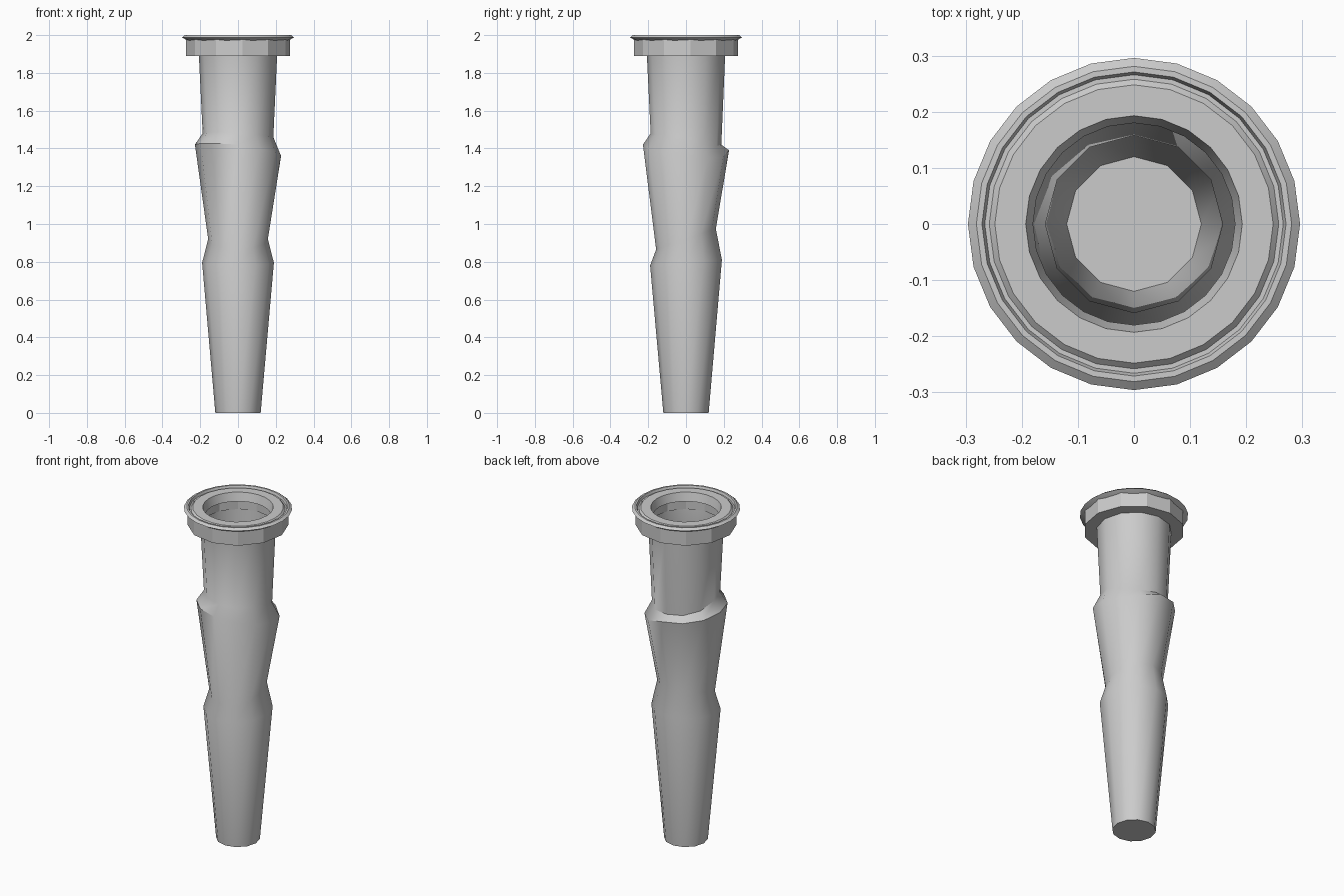
import bpy, bmesh
from math import sin, cos, pi, radians

if "Cube" in bpy.data.objects:
    bpy.data.objects.remove(bpy.data.objects["Cube"])


def lathe(name, sides, rings, turn=0.0, floor=False, closed=False, angle=30):
    """Skin rings of (radius, height); height may depend on the angle."""
    bm = bmesh.new()
    loops = []
    for r, z in rings:
        loop = []
        for i in range(sides):
            a = 2 * pi * i / sides + turn
            h = z(a) if callable(z) else z
            loop.append(bm.verts.new((r * cos(a), r * sin(a), h)))
        loops.append(loop)
    pairs = list(zip(loops, loops[1:]))
    if closed:
        pairs.append((loops[-1], loops[0]))
    for low, high in pairs:
        for i in range(sides):
            j = (i + 1) % sides
            bm.faces.new((low[i], low[j], high[j], high[i]))
    if floor:
        bm.faces.new(loops[0][::-1])
    bmesh.ops.recalc_face_normals(bm, faces=bm.faces)
    mesh = bpy.data.meshes.new(name)
    bm.to_mesh(mesh)
    bm.free()
    obj = bpy.data.objects.new(name, mesh)
    bpy.context.collection.objects.link(obj)
    bpy.ops.object.select_all(action='DESELECT')
    obj.select_set(True)
    bpy.context.view_layer.objects.active = obj
    bpy.ops.object.shade_smooth_by_angle(angle=radians(angle))
    return obj


def around(heights):
    """Height that varies around the axis, given at every 45 degrees."""
    def height(a):
        t = (a / (pi / 4)) % 8
        i = int(t)
        f = t - i
        return heights[i] * (1 - f) + heights[(i + 1) % 8] * f
    return height


# Uneven folds of the two overlapping sections
upper_neck = around([1.46, 1.41, 1.42, 1.43, 1.48, 1.49, 1.48, 1.47])
upper_edge = around([1.36, 1.34, 1.39, 1.40, 1.42, 1.43, 1.42, 1.39])


def lower_neck(a):
    return 0.92 + 0.055 * sin(a)


def lower_edge(a):
    return 0.795 + 0.015 * sin(a)


# Hollow thin-walled body with a closed floor
lathe("body", 12, [
    (0.12, 0.0), (0.19, lower_edge), (0.158, lower_neck),
    (0.228, upper_edge), (0.187, upper_neck), (0.207, 1.89), (0.208, 1.95),
], floor=True, angle=40)

# Faceted collar under the lip
lathe("collar", 12, [
    (0.20, 1.89), (0.277, 1.89), (0.277, 1.985), (0.20, 1.985),
], turn=radians(5), closed=True, angle=20)

# Lip with a shallow groove and a bevelled mouth
lathe("lip", 24, [
    (0.18, 1.945), (0.193, 1.995), (0.248, 1.995), (0.258, 1.985),
    (0.266, 1.985), (0.271, 2.0), (0.281, 2.0), (0.296, 1.988),
    (0.275, 1.975), (0.205, 1.945),
], closed=True, angle=15)
